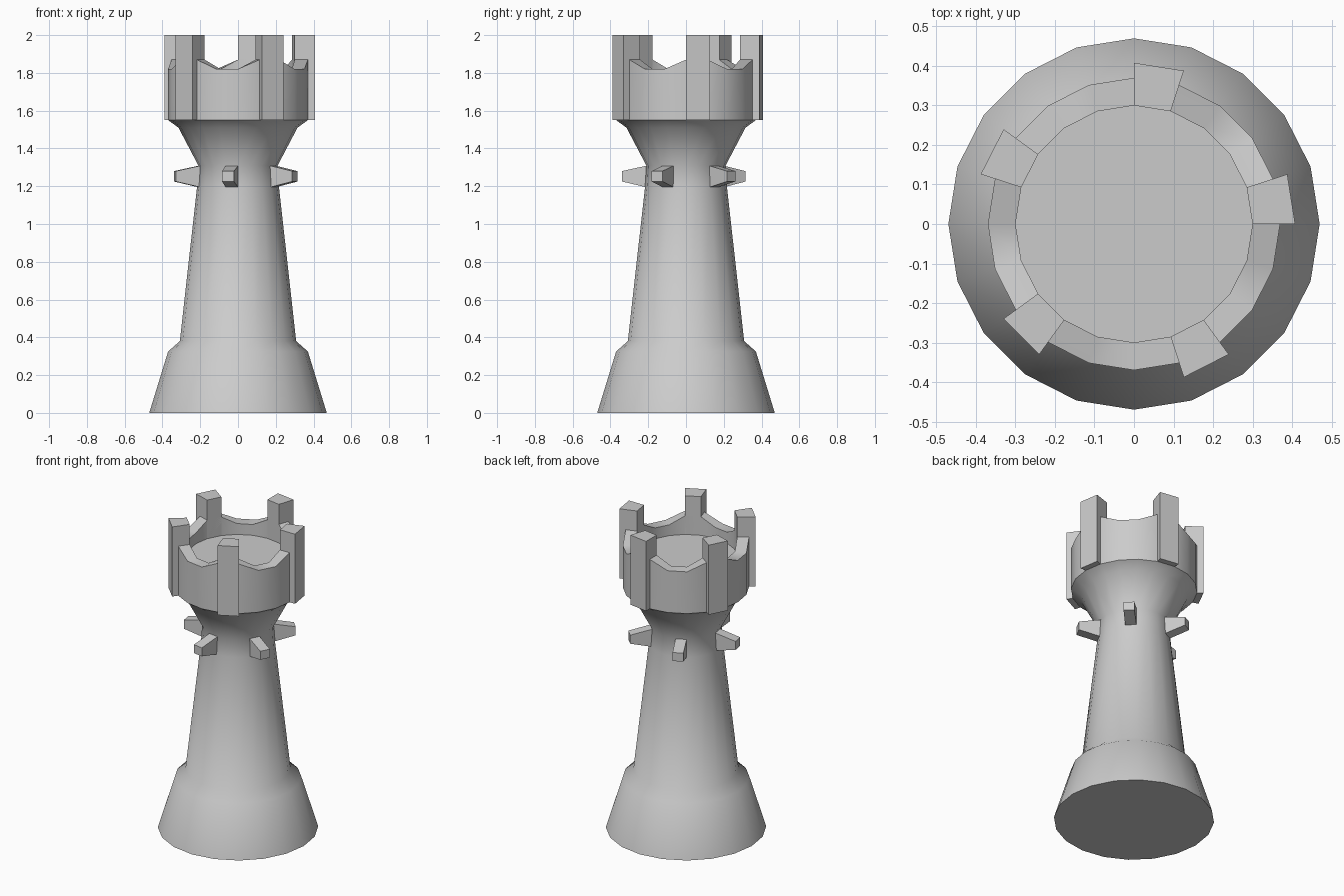
import bpy
import bmesh
from math import sin, cos, radians
from mathutils import Matrix

SIDES = 20
STEP = 360 / SIDES

cube = bpy.data.objects.get("Cube")
if cube:
    bpy.data.objects.remove(cube)

stone = bpy.data.materials.new("stone_grey")
stone.use_nodes = True
grey = (0.6, 0.6, 0.6, 1)
stone.diffuse_color = grey
stone.node_tree.nodes["Principled BSDF"].inputs["Base Color"].default_value = grey


def finish(bm, name, smooth_angle=None):
    bmesh.ops.recalc_face_normals(bm, faces=bm.faces)
    mesh = bpy.data.meshes.new(name)
    bm.to_mesh(mesh)
    bm.free()
    mesh.materials.append(stone)
    obj = bpy.data.objects.new(name, mesh)
    bpy.context.collection.objects.link(obj)
    if smooth_angle:
        bpy.ops.object.select_all(action="DESELECT")
        obj.select_set(True)
        bpy.context.view_layer.objects.active = obj
        bpy.ops.object.shade_smooth_by_angle(angle=radians(smooth_angle))
    return obj


def block(name, angle, inner, outer):
    """Tapered block pointing outwards; each end is distance, half width, low z, high z."""
    bm = bmesh.new()
    ends = []
    for d, w, low, high in (inner, outer):
        corners = ((-w, low), (w, low), (w, high), (-w, high))
        ends.append([bm.verts.new((d, y, z)) for y, z in corners])
    a, b = ends
    bm.faces.new(a)
    bm.faces.new(b)
    for i in range(4):
        j = (i + 1) % 4
        bm.faces.new((a[i], a[j], b[j], b[i]))
    bm.transform(Matrix.Rotation(radians(angle), 4, "Z"))
    return finish(bm, name)


# Tower body: turned profile from the base up, over the rim and down to the floor
RIM = None  # rim height varies around the crown
profile = [(0.47, 0), (0.37, 0.325), (0.308, 0.38), (0.217, 1.195), (0.21, 1.31),
           (0.315, 1.51), (0.37, 1.55), (0.37, RIM), (0.30, RIM), (0.30, 1.75)]
bm = bmesh.new()
rings = []
for r, z in profile:
    ring = []
    for k in range(SIDES):
        a = radians(k * STEP)
        # The rim rises beside each merlon and dips between them
        height = (1.87 if k % 4 < 2 else 1.82) if z is RIM else z
        ring.append(bm.verts.new((r * cos(a), r * sin(a), height)))
    rings.append(ring)
for low, high in zip(rings, rings[1:]):
    for k in range(SIDES):
        n = (k + 1) % SIDES
        bm.faces.new((low[k], low[n], high[n], high[k]))
bm.faces.new(rings[0])
bm.faces.new(rings[-1])
finish(bm, "tower_body", 48)

# Five merlons around the crown and five brackets around the neck
half = radians(STEP / 2)
for i in range(5):
    start = i * 4 * STEP + STEP / 2
    ends = [(r * cos(half), r * sin(half), 1.55, 2.0) for r in (0.30, 0.408)]
    block(f"merlon_{i + 1}", start, *ends)
    block(f"neck_bracket_{i + 1}", start + 2 * STEP,
          (0.2, 0.033, 1.193, 1.31), (0.338, 0.032, 1.225, 1.28))
